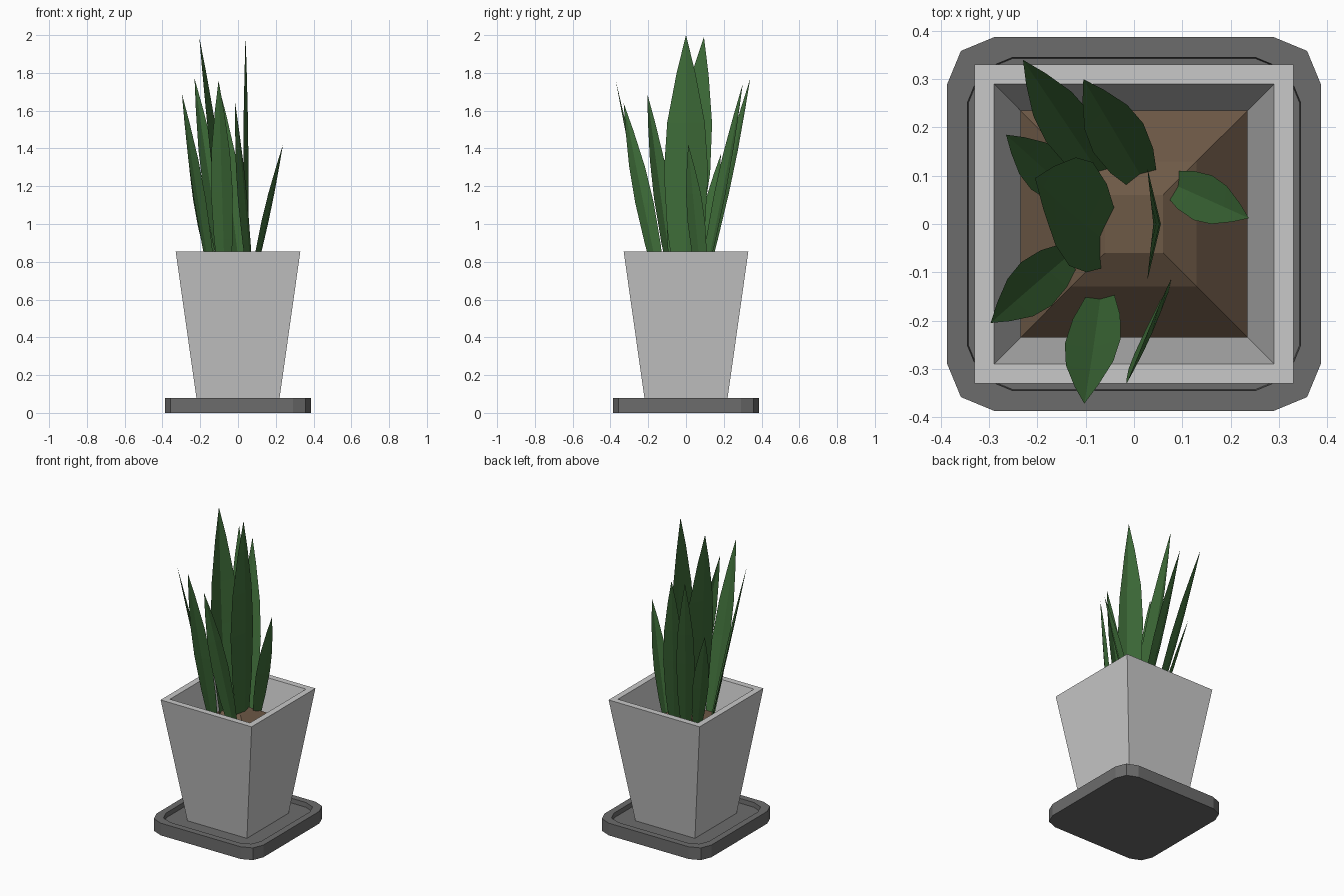
import bpy, bmesh, math
from mathutils import Vector

if "Cube" in bpy.data.objects:
    bpy.data.objects.remove(bpy.data.objects["Cube"])


def material(name, rgb):
    m = bpy.data.materials.new(name)
    m.diffuse_color = (*rgb, 1)
    m.use_nodes = True
    m.node_tree.nodes["Principled BSDF"].inputs["Base Color"].default_value = m.diffuse_color
    return m


POT = material("light grey pot", (0.58, 0.58, 0.58))
SAUCER = material("dark grey saucer", (0.15, 0.15, 0.15))
SOIL = material("brown soil", (0.155, 0.10, 0.062))
LEAF = material("leaf green", (0.048, 0.15, 0.04))


def finish(bm, name, mat, solid=True):
    if solid:
        bmesh.ops.recalc_face_normals(bm, faces=bm.faces)
    me = bpy.data.meshes.new(name)
    bm.to_mesh(me)
    bm.free()
    me.materials.append(mat)
    ob = bpy.data.objects.new(name, me)
    bpy.context.collection.objects.link(ob)
    return ob


def outline(half, radius):
    """Square outline, corners rounded in two segments when radius > 0."""
    pts = []
    for k in range(4):
        a = math.radians(45 + 90 * k)
        cx = math.copysign(half - radius, math.cos(a))
        cy = math.copysign(half - radius, math.sin(a))
        for off in ((-45, 0, 45) if radius else (0,)):
            b = a + math.radians(off)
            pts.append((cx + radius * math.cos(b), cy + radius * math.sin(b)))
    return pts


def lathe_square(name, mat, rings, cap_start=True, cap_end=True):
    """Bridge a stack of square rings given as (half width, z, corner radius)."""
    bm = bmesh.new()
    loops = [[bm.verts.new((x, y, z)) for x, y in outline(h, r)] for h, z, r in rings]
    n = len(loops[0])
    for a, b in zip(loops, loops[1:]):
        for i in range(n):
            j = (i + 1) % n
            bm.faces.new((a[i], a[j], b[j], b[i]))
    if cap_start:
        bm.faces.new(loops[0][::-1])
    if cap_end:
        bm.faces.new(loops[-1])
    return finish(bm, name, mat)


# Saucer with a shallow recess
lathe_square("saucer", SAUCER, [(0.387, 0, 0.097), (0.387, 0.08, 0.097),
                                (0.345, 0.08, 0.093), (0.343, 0.05, 0.092)])

# Tapered hollow pot
lathe_square("pot", POT, [(0.216, 0.05, 0), (0.33, 0.855, 0),
                          (0.29, 0.855, 0), (0.232, 0.56, 0)])

# Mounded soil
lathe_square("soil", SOIL, [(0.235, 0.58, 0), (0.235, 0.61, 0),
                            (0.13, 0.715, 0), (0.06, 0.757, 0)])

# Leaves: channelled blades, midrib pushed away from the plant centre
PROFILE = [(0, .5), (.22, .85), (.45, 1), (.65, .85), (.85, .42), (1, 0)]
BASE_Z = 0.68


def leaf(name, base, tip, angle, width):
    b, t = Vector((*base, BASE_Z)), Vector(tip)
    a = math.radians(angle)
    side = Vector((math.cos(a), math.sin(a), 0))
    out = Vector((math.sin(a), -math.cos(a), 0))
    if out.dot(Vector((*base, 0))) < 0:
        out = -out
    bm = bmesh.new()
    rows = []
    for f, w in PROFILE:
        c = b.lerp(t, f)
        if w == 0:
            rows.append([bm.verts.new(c)] * 3)
            continue
        fold = out * width * w * 0.12
        rows.append([bm.verts.new(c - side * width * w - fold),
                     bm.verts.new(c + fold),
                     bm.verts.new(c + side * width * w - fold)])
    for r, s in zip(rows, rows[1:]):
        for i in (0, 1):
            quad = [r[i], r[i + 1], s[i + 1], s[i]]
            bm.faces.new(list(dict.fromkeys(quad)))
    finish(bm, name, LEAF, solid=False)


LEAVES = [  # base xy, tip, width direction in degrees, half width
    ((-0.065, 0.095), (-0.23, 0.34, 1.77), 32, 0.055),
    ((0.02, 0.09), (-0.105, 0.30, 1.74), 30, 0.06),
    ((-0.12, 0.055), (-0.265, 0.185, 1.37), 50, 0.05),
    ((-0.055, -0.035), (-0.205, 0.095, 1.99), 77, 0.11),
    ((-0.135, -0.065), (-0.297, -0.205, 1.69), 125, 0.055),
    ((-0.07, -0.15), (-0.103, -0.372, 1.76), 5, 0.058),
    ((0.07, -0.135), (-0.015, -0.33, 1.64), 63, 0.055),
    ((0.075, 0.085), (0.238, 0.012, 1.42), 68, 0.05),
    ((0.043, 0.0), (0.04, 0.0, 2.0), 90, 0.117),
]
for i, spec in enumerate(LEAVES):
    leaf(f"leaf_{i + 1}", *spec)
